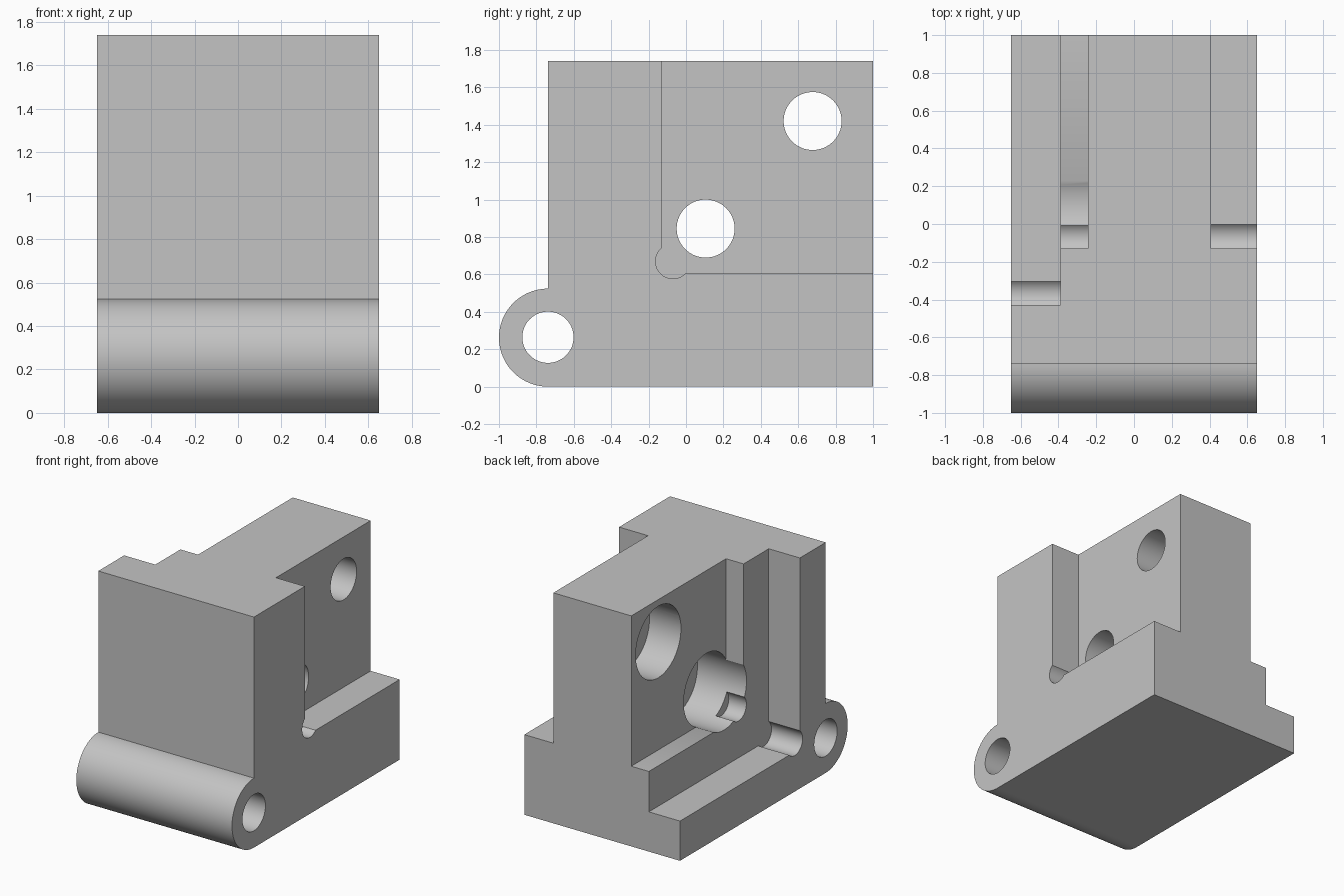
import bpy
import bmesh
from math import cos, sin, radians

cube = bpy.data.objects.get("Cube")
if cube:
    bpy.data.objects.remove(cube, do_unlink=True)

HALF_WIDTH = 0.65
TOP = 1.74
OUT = 1.2          # cutters reach past the block

grey = bpy.data.materials.new("light grey metal")
grey.use_nodes = True
colour = (0.55, 0.55, 0.55, 1)
grey.diffuse_color = colour
grey.node_tree.nodes["Principled BSDF"].inputs["Base Color"].default_value = colour


def arc(y, z, r, start, end, steps):
    """Points (y, z) along an arc, angles in degrees."""
    angles = [radians(start + (end - start) * i / steps) for i in range(steps + 1)]
    return [(y + r * cos(a), z + r * sin(a)) for a in angles]


def prism(name, outline, x0, x1):
    """Extrude a (y, z) outline along x."""
    bm = bmesh.new()
    face = bm.faces.new([bm.verts.new((x0, y, z)) for y, z in outline])
    extruded = bmesh.ops.extrude_face_region(bm, geom=[face])["geom"]
    verts = [v for v in extruded if isinstance(v, bmesh.types.BMVert)]
    bmesh.ops.translate(bm, verts=verts, vec=(x1 - x0, 0, 0))
    bmesh.ops.recalc_face_normals(bm, faces=bm.faces)
    mesh = bpy.data.meshes.new(name)
    bm.to_mesh(mesh)
    bm.free()
    mesh.materials.append(grey)
    obj = bpy.data.objects.new(name, mesh)
    bpy.context.collection.objects.link(obj)
    return obj


def bore(name, y, z, r, x0=-OUT, x1=OUT):
    return prism(name, arc(y, z, r, 0, 354.375, 63), x0, x1)


def pocket(name, wall_y, floor_z, x0, x1):
    """Corner pocket open to the back and top, with a round corner relief."""
    relief = arc(wall_y + 0.06, floor_z + 0.065, 0.093, 130.2, 315.7, 32)
    relief[0] = (wall_y, relief[0][1])
    relief[-1] = (relief[-1][0], floor_z)
    outline = [(wall_y, TOP + 0.2)] + relief + [(OUT, floor_z), (OUT, TOP + 0.2)]
    return prism(name, outline, x0, x1)


# Block with the rounded hinge knuckle along its lower front edge
knuckle = arc(-0.738, 0.262, 0.262, 90, 270, 48)
block = prism("hinge_block", [(1, 0), (1, TOP), (-0.738, TOP)] + knuckle,
              -HALF_WIDTH, HALF_WIDTH)

cutters = [
    # Single pocket on one side, stepped pocket on the other
    pocket("left_pocket", -0.13, 0.605, 0.408, OUT),
    pocket("right_outer_pocket", -0.43, 0.30, -OUT, -0.39),
    pocket("right_inner_pocket", -0.13, 0.605, -OUT, -0.243),
    # Hinge pin hole
    bore("pin_hole", -0.738, 0.264, 0.137),
]
# Counterbored bolt holes
for label, y, z in (("lower", 0.105, 0.845), ("upper", 0.677, 1.42)):
    cutters.append(bore(label + "_bolt_hole", y, z, 0.155))
    cutters.append(bore(label + "_counterbore", y, z, 0.27, -OUT, 0.02))

bpy.ops.object.select_all(action='DESELECT')
bpy.context.view_layer.objects.active = block
block.select_set(True)
for cutter in cutters:
    cutter.hide_render = True
    cut = block.modifiers.new(cutter.name, 'BOOLEAN')
    cut.operation = 'DIFFERENCE'
    cut.solver = 'EXACT'
    cut.object = cutter
    bpy.ops.object.modifier_apply(modifier=cut.name)
    bpy.data.objects.remove(cutter, do_unlink=True)

bpy.ops.object.shade_smooth_by_angle(angle=radians(30))
